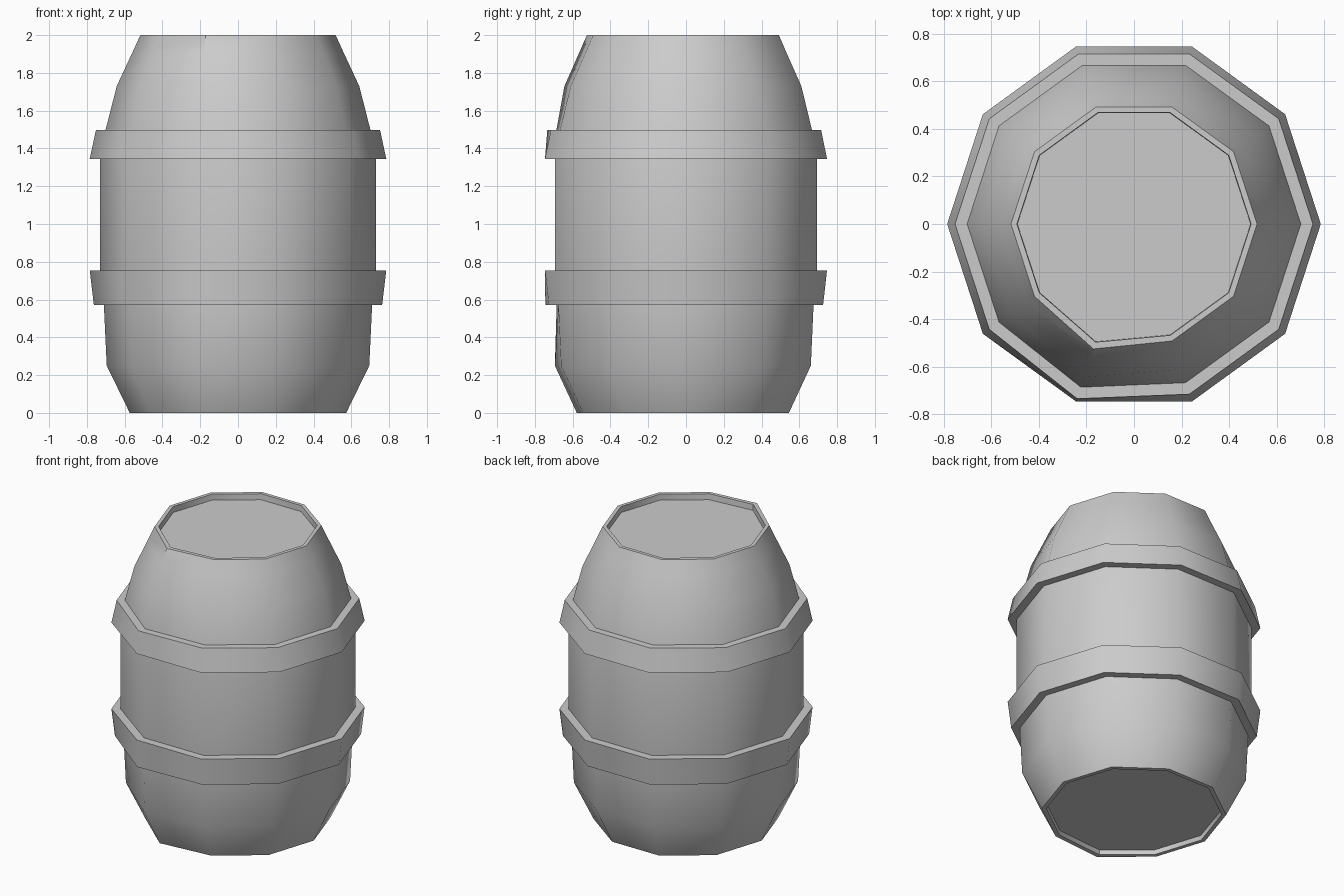
import bpy, bmesh, math

if "Cube" in bpy.data.objects:
    bpy.data.objects.remove(bpy.data.objects["Cube"])

SIDES = 10
SEAM = 7  # the front-left corner bulges slightly at the staves' ends


def lathe(name, profile, ring=False):
    """Ten-sided turned part; profile points are (radius, z, seam bulge)."""
    bm = bmesh.new()
    loops = []
    for r, z, bulge in profile:
        loop = []
        for i in range(SIDES):
            a = 2 * math.pi * i / SIDES
            rr = r + (bulge if i == SEAM else 0)
            loop.append(bm.verts.new((rr * math.cos(a), rr * math.sin(a), z)))
        loops.append(loop)
    pairs = list(zip(loops, loops[1:]))
    if ring:
        pairs.append((loops[-1], loops[0]))
    else:
        bm.faces.new(loops[0])
        bm.faces.new(loops[-1])
    for lo, hi in pairs:
        for i in range(SIDES):
            j = (i + 1) % SIDES
            bm.faces.new((lo[i], lo[j], hi[j], hi[i]))
    bmesh.ops.recalc_face_normals(bm, faces=bm.faces)
    mesh = bpy.data.meshes.new(name)
    bm.to_mesh(mesh)
    bm.free()
    obj = bpy.data.objects.new(name, mesh)
    bpy.context.collection.objects.link(obj)
    bpy.ops.object.select_all(action='DESELECT')
    obj.select_set(True)
    bpy.context.view_layer.objects.active = obj
    bpy.ops.object.shade_smooth_by_angle(angle=math.radians(42))
    return obj


# Barrel body with recessed bottom and lid
lathe("barrel_body", [
    (0.54, 0.03, 0.03), (0.545, 0.0, 0.03), (0.573, 0.0, 0.035),
    (0.695, 0.25, 0.035), (0.71, 0.57, 0.01), (0.73, 0.76, 0),
    (0.73, 1.345, 0), (0.702, 1.495, 0.02), (0.642, 1.73, 0.035),
    (0.558, 1.91, 0.035), (0.517, 2.0, 0.035), (0.492, 2.0, 0.03),
    (0.49, 1.96, 0.03),
])

# Hoops
lathe("lower_hoop", [
    (0.70, 0.57, 0), (0.763, 0.57, 0.02), (0.785, 0.755, 0), (0.72, 0.755, 0),
], ring=True)
lathe("upper_hoop", [
    (0.72, 1.345, 0), (0.785, 1.345, 0), (0.752, 1.498, 0.02), (0.695, 1.498, 0.01),
], ring=True)
